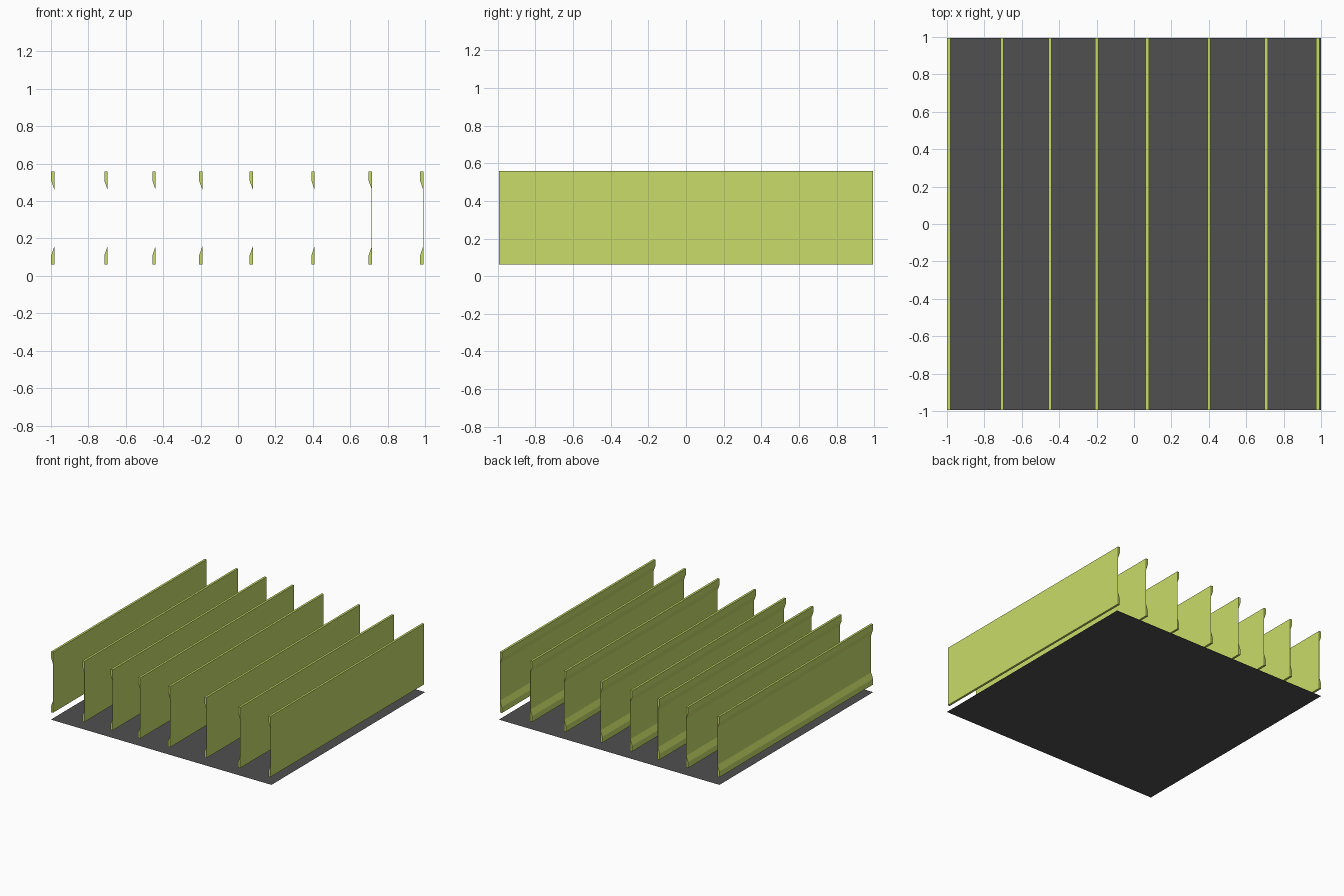
import bpy, bmesh

if "Cube" in bpy.data.objects:
    bpy.data.objects.remove(bpy.data.objects["Cube"])


def material(name, rgb):
    m = bpy.data.materials.new(name)
    m.diffuse_color = (*rgb, 1)
    m.use_nodes = True
    m.node_tree.nodes["Principled BSDF"].inputs["Base Color"].default_value = m.diffuse_color
    return m


def make_object(name, bm, mat):
    bmesh.ops.recalc_face_normals(bm, faces=bm.faces)
    mesh = bpy.data.meshes.new(name)
    bm.to_mesh(mesh)
    bm.free()
    mesh.materials.append(mat)
    obj = bpy.data.objects.new(name, mesh)
    bpy.context.collection.objects.link(obj)
    return obj


lime = material("lime_paint", (0.58, 0.716, 0.14))
dark = material("dark_floor", (0.08, 0.08, 0.08))

HALF_LENGTH = 0.995
BOTTOM, TOP = 0.061, 0.558
FLANGE = 0.018            # flange width
WEB = 0.001               # thin upright sheet
LIP, TAPER = 0.048, 0.096  # flange edge height, end of taper

# Floor sheet
bm = bmesh.new()
floor = [bm.verts.new((x, y, 0)) for x, y in
         ((-1, -HALF_LENGTH), (1, -HALF_LENGTH), (1, HALF_LENGTH), (-1, HALF_LENGTH))]
bm.faces.new(floor)
make_object("floor_sheet", bm, dark)

# Channel cross-section: flat web on the right, tapered flanges on the left
profile = [(0, BOTTOM), (0, TOP), (-FLANGE, TOP), (-FLANGE, TOP - LIP),
           (-WEB, TOP - TAPER), (-WEB, BOTTOM + TAPER),
           (-FLANGE, BOTTOM + LIP), (-FLANGE, BOTTOM)]


def beam(name, x_right):
    bm = bmesh.new()
    face = bm.faces.new([bm.verts.new((x_right + x, -HALF_LENGTH, z)) for x, z in profile])
    ext = bmesh.ops.extrude_face_region(bm, geom=[face], use_keep_orig=True)
    moved = [g for g in ext["geom"] if isinstance(g, bmesh.types.BMVert)]
    bmesh.ops.translate(bm, verts=moved, vec=(0, 2 * HALF_LENGTH, 0))
    make_object(name, bm, lime)


# Row of unevenly spaced beams
for i, x in enumerate((-0.981, -0.697, -0.44, -0.19, 0.08, 0.41, 0.716, 0.991)):
    beam(f"channel_beam_{i + 1}", x)
